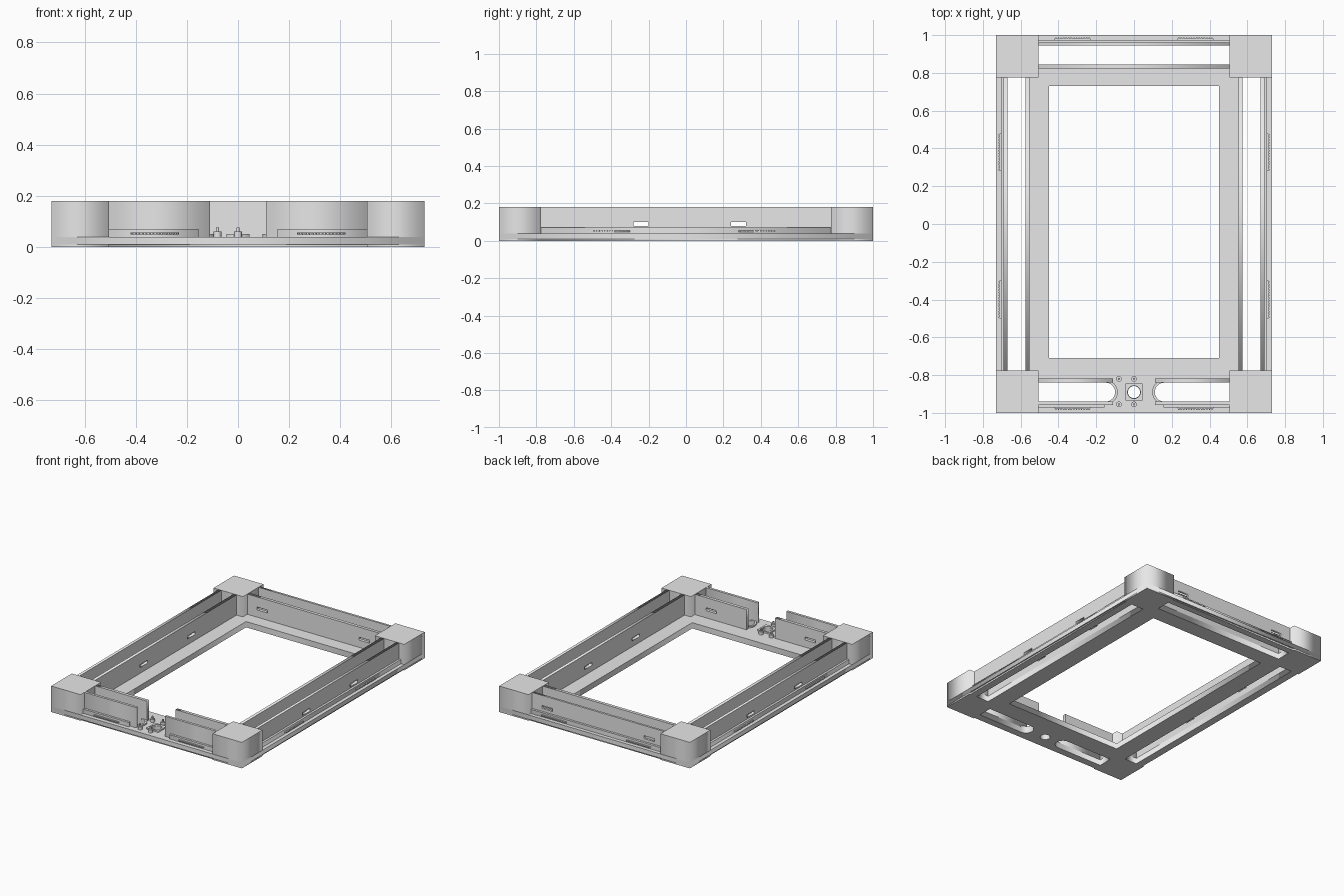
import bpy, math
from mathutils import Matrix, Vector

if "Cube" in bpy.data.objects:
    bpy.data.objects.remove(bpy.data.objects["Cube"])

grey = bpy.data.materials.new("light grey")
grey.diffuse_color = (0.8, 0.8, 0.8, 1)
grey.use_nodes = True
grey.node_tree.nodes["Principled BSDF"].inputs["Base Color"].default_value = grey.diffuse_color


def rect(x0, x1, y0, y1):
    return [(x0, y0), (x1, y0), (x1, y1), (x0, y1)]


def arc(cx, cy, r, a0, a1, n=16):
    return [(cx + r * math.cos(math.radians(a0 + (a1 - a0) * i / n)),
             cy + r * math.sin(math.radians(a0 + (a1 - a0) * i / n)))
            for i in range(n + 1)]


def circle(cx, cy, r, n=24):
    return arc(cx, cy, r, 0, 360, n)[:-1]


def sheet(name, outlines, t0, t1, axis="z"):
    """Filled outline with holes, extruded from t0 to t1 along the axis."""
    cu = bpy.data.curves.new(name, "CURVE")
    cu.dimensions = "2D"
    cu.fill_mode = "BOTH"
    cu.extrude = (t1 - t0) / 2
    for pts in outlines:
        s = cu.splines.new("POLY")
        s.points.add(len(pts) - 1)
        for p, (u, v) in zip(s.points, pts):
            p.co = (u, v, 0, 1)
        s.use_cyclic_u = True
    tmp = bpy.data.objects.new(name + "_outline", cu)
    bpy.context.collection.objects.link(tmp)
    bpy.context.view_layer.update()
    me = bpy.data.meshes.new_from_object(tmp)
    bpy.data.objects.remove(tmp)
    bpy.data.curves.remove(cu)
    m = (t0 + t1) / 2
    if axis == "z":
        me.transform(Matrix.Translation((0, 0, m)))
    elif axis == "x":      # outline lies in (y, z)
        me.transform(Matrix(((0, 0, 1, m), (1, 0, 0, 0), (0, 1, 0, 0), (0, 0, 0, 1))))
    else:                  # outline lies in (x, z)
        me.transform(Matrix(((1, 0, 0, 0), (0, 0, -1, m), (0, 1, 0, 0), (0, 0, 0, 1))))
    me.materials.clear()
    me.materials.append(grey)
    ob = bpy.data.objects.new(name, me)
    bpy.context.collection.objects.link(ob)
    return ob


def box(name, x0, x1, y0, y1, z0, z1):
    return sheet(name, [rect(x0, x1, y0, y1)], z0, z1)


X, Y, H = 0.73, 1.0, 0.18        # outer half sizes and height
CX, CY, B = 0.505, 0.775, 0.04   # corner block inner edges, base top

# Base plate openings: centre, side slots, back slot, rounded front slots, round hole
holes = [rect(-0.45, 0.45, -0.71, 0.73),
         rect(0.575, 0.67, -CY, CY), rect(-0.67, -0.575, -CY, CY),
         rect(-CX, CX, 0.845, 0.945),
         [(-CX, -0.94)] + arc(-0.15, -0.89, 0.05, -90, 90) + [(-CX, -0.84)],
         [(CX, -0.84)] + arc(0.16, -0.89, 0.05, 90, 270) + [(CX, -0.94)],
         circle(0, -0.89, 0.032)]
sheet("base_plate", [rect(-X, X, -Y, Y)] + holes, 0.01, B)

# Underside plate, set back between the corners
d = 0.008
quarter = [(X - d, CY), (X, CY), (X, Y), (CX, Y), (CX, Y - d)]
foot = (quarter + [(-x, y) for x, y in reversed(quarter)]
        + [(-x, -y) for x, y in quarter] + [(x, -y) for x, y in reversed(quarter)])
sheet("base_underside", [foot] + holes, 0, 0.01)

# Corner blocks
for sx in (-1, 1):
    for sy in (-1, 1):
        xs, ys = sorted((sx * CX, sx * X)), sorted((sy * CY, sy * Y))
        box("corner_block", *xs, *ys, B, H)


def windows(centres, z):
    return [rect(c - 0.04, c + 0.04, z, z + 0.02) for c in centres]


def comb(axis, a, b, side, face):
    """Thin toothed strip on the outside of a lip."""
    def part(name, u0, u1, depth, z0, z1):
        t = sorted((side * face, side * (face + depth)))
        if axis == "x":
            box(name, *t, u0, u1, z0, z1)
        else:
            box(name, u0, u1, *t, z0, z1)
    part("comb_strip", a, b, 0.006, 0.048, 0.056)
    n = 14
    for i in range(n):
        u = a + (b - a) * (i + 0.25) / n
        part("comb_tooth", u, u + (b - a) * 0.5 / n, 0.013, 0.049, 0.055)


# Long sides: inner wall, outer wall with windows, low lip, combs
for s in (-1, 1):
    wall = [rect(-CY, CY, B, H)] + windows((-0.24, 0.28), 0.08)
    sheet("side_inner_wall", wall, *sorted((s * 0.553, s * 0.575)), "x")
    sheet("side_outer_wall", wall, *sorted((s * 0.67, s * 0.69)), "x")
    box("side_lip", *sorted((s * 0.69, s * 0.705)), -CY, CY, B, 0.07)
    comb("x", 0.28, 0.48, s, 0.705)
    comb("x", -0.50, -0.30, s, 0.705)

# Back: full-width channel walls
back = [rect(-CX, CX, B, H)] + windows((-0.39, 0.39), 0.09)
sheet("back_inner_wall", back, 0.823, 0.845, "y")
sheet("back_outer_wall", back, 0.945, 0.96, "y")
box("back_lip", -CX, CX, 0.96, 0.975, B, 0.07)

# Front: walls split by the centre gap
for s in (-1, 1):
    lo, hi = sorted((s * 0.11, s * CX))
    sheet("front_inner_wall", [rect(lo, hi, B, H)] + windows((s * 0.38,), 0.09),
          -0.84, -0.818, "y")
    box("front_outer_wall", lo, hi, -0.957, -0.94, B, H)
    box("front_lip", *sorted((s * 0.155, s * CX)), -0.972, -0.957, B, 0.07)
    for side, face in ((-1, 0.972), (1, 0.975)):
        comb("y", *sorted((s * 0.23, s * 0.42)), side, face)

# Low curved rims round the slot ends
for cx, a0, a1 in ((-0.15, -90, 90), (0.16, 90, 270)):
    rim = arc(cx, -0.89, 0.064, a0, a1) + arc(cx, -0.89, 0.05, a1, a0)
    sheet("slot_end_rim", [rim], B, 0.05)

# Square collar round the centre hole
sheet("hole_collar", [rect(-0.045, 0.045, -0.935, -0.845), circle(0, -0.89, 0.034)], B, 0.05)

# Stepped mounting posts
for x in (-0.08, 0):
    for y in (-0.82, -0.955):
        sheet("post_base", [circle(x, y, 0.015, 16)], B, 0.06)
        sheet("post_pin", [circle(x, y, 0.006, 12)], 0.06, 0.077)
